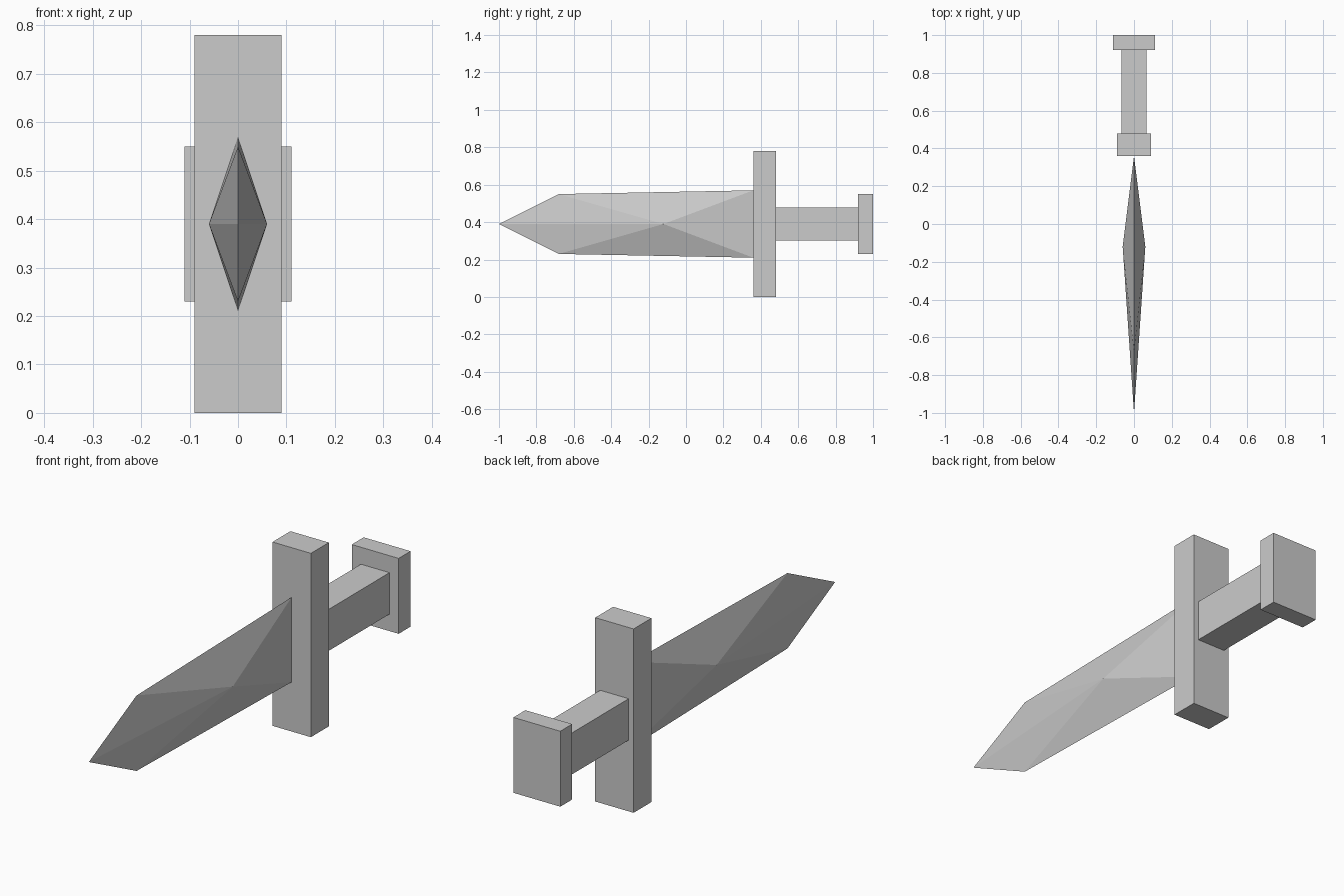
import bpy
import bmesh
from mathutils import Vector

default = bpy.data.objects.get("Cube")
if default:
    bpy.data.objects.remove(default, do_unlink=True)

MID_Z = 0.39  # height of the dagger's long axis

# Single flat grey
grey = bpy.data.materials.new("light_grey")
grey.use_nodes = True
colour = (0.6, 0.6, 0.6, 1.0)
grey.diffuse_color = colour
grey.node_tree.nodes["Principled BSDF"].inputs["Base Color"].default_value = colour


def add_object(name, bm):
    bmesh.ops.recalc_face_normals(bm, faces=bm.faces[:])
    mesh = bpy.data.meshes.new(name)
    bm.to_mesh(mesh)
    bm.free()
    mesh.materials.append(grey)
    obj = bpy.data.objects.new(name, mesh)
    bpy.context.collection.objects.link(obj)
    return obj


def add_block(name, half_width, y_front, y_back, half_height):
    bm = bmesh.new()
    bmesh.ops.create_cube(bm, size=2)
    size = Vector((half_width, (y_back - y_front) / 2, half_height))
    bmesh.ops.scale(bm, vec=size, verts=bm.verts)
    bmesh.ops.translate(bm, vec=(0, (y_front + y_back) / 2, MID_Z), verts=bm.verts)
    return add_object(name, bm)


# Blade: a flat outline raised to one peak on each side
bm = bmesh.new()
outline = [(-1, 0), (-0.68, 0.16), (0.36, 0.18), (0.36, -0.18), (-0.68, -0.16)]
rim = [bm.verts.new((0, y, MID_Z + z)) for y, z in outline]
for side in (-1, 1):
    peak = bm.verts.new((side * 0.06, -0.12, MID_Z))
    for a, b in zip(rim, rim[1:] + rim[:1]):
        bm.faces.new((a, b, peak))
add_object("blade", bm)

# Crossguard, grip and pommel
add_block("crossguard", 0.09, 0.36, 0.48, 0.39)
add_block("grip", 0.067, 0.48, 0.92, 0.088)
add_block("pommel", 0.11, 0.92, 1.0, 0.16)
